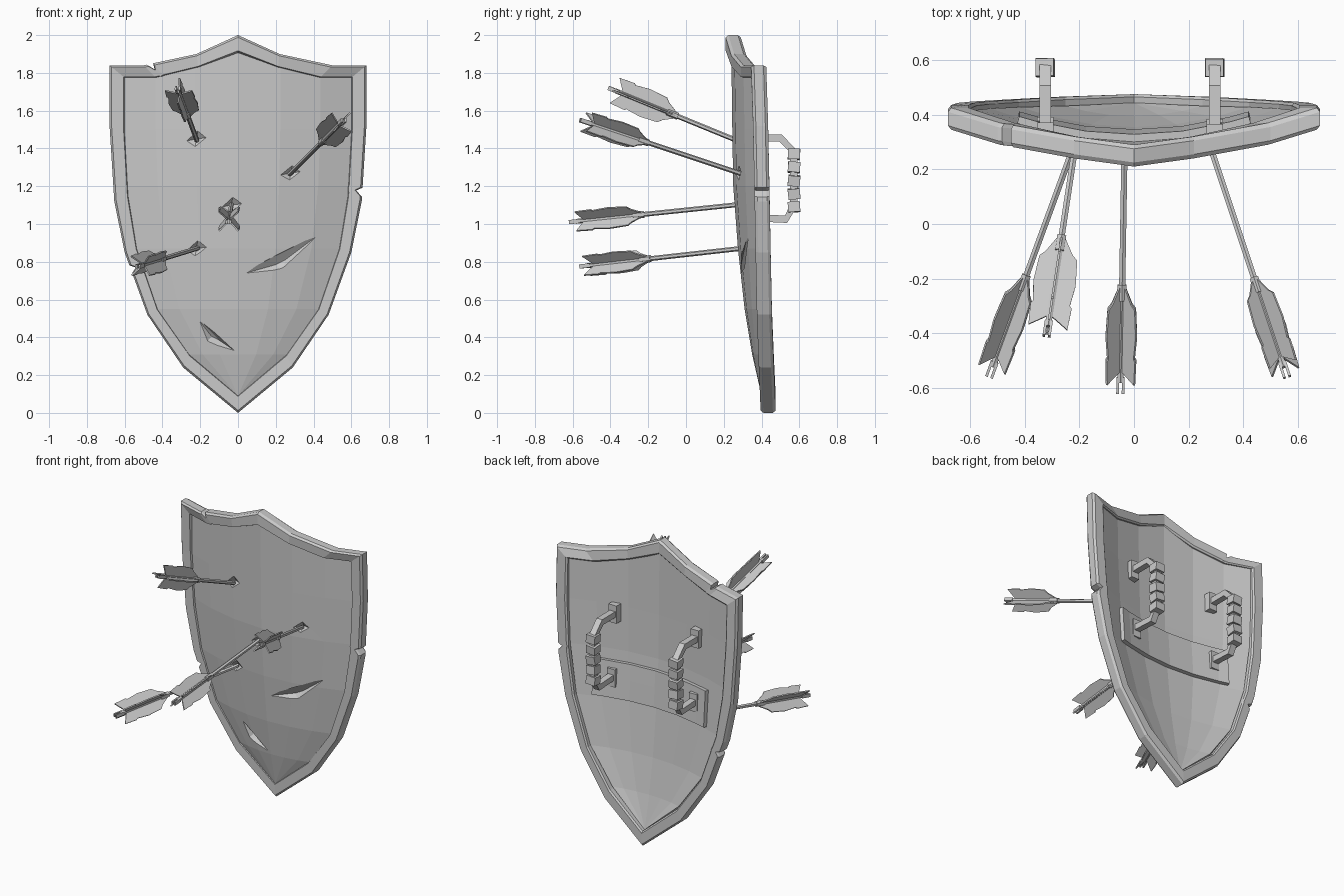
import bpy, bmesh, math, random
from mathutils import Vector, Matrix

random.seed(4)
if "Cube" in bpy.data.objects:
    bpy.data.objects.remove(bpy.data.objects["Cube"])

grey = bpy.data.materials.new("plain_grey")
grey.use_nodes = True
grey.diffuse_color = (0.6, 0.6, 0.6, 1)
for node in grey.node_tree.nodes:
    if node.type == 'BSDF_PRINCIPLED':
        node.inputs["Base Color"].default_value = (0.6, 0.6, 0.6, 1)


def finish(name, bm, recalc=True):
    if recalc:
        bmesh.ops.recalc_face_normals(bm, faces=bm.faces)
    mesh = bpy.data.meshes.new(name)
    bm.to_mesh(mesh)
    bm.free()
    mesh.materials.append(grey)
    ob = bpy.data.objects.new(name, mesh)
    bpy.context.scene.collection.objects.link(ob)
    return ob


def apply(ob, mod):
    bpy.context.view_layer.objects.active = ob
    bpy.ops.object.modifier_apply(modifier=mod.name)


def loft(bm, rings, closed):
    """Skin a list of closed point rings; cap the ends of an open loft."""
    vs = [[bm.verts.new(p) for p in ring] for ring in rings]
    n = len(vs[0])
    for i in range(len(vs) if closed else len(vs) - 1):
        a, b = vs[i], vs[(i + 1) % len(vs)]
        for j in range(n):
            k = (j + 1) % n
            bm.faces.new((a[j], a[k], b[k], b[j]))
    if not closed:
        bm.faces.new(vs[0])
        bm.faces.new(vs[-1])


def sheet(name, grid, thickness):
    """Solid sheet from rows of points, thickened towards the back."""
    bm = bmesh.new()
    vs = [[bm.verts.new(p) for p in row] for row in grid]
    for a, b in zip(vs, vs[1:]):
        for j in range(len(a) - 1):
            bm.faces.new((a[j], b[j], b[j + 1], a[j + 1]))
    bmesh.ops.remove_doubles(bm, verts=bm.verts, dist=0.0005)
    ob = finish(name, bm, False)
    mod = ob.modifiers.new("thick", 'SOLIDIFY')
    mod.thickness, mod.offset = thickness, -1
    apply(ob, mod)
    return ob


def box(bm, size, matrix):
    geo = bmesh.ops.create_cube(bm, size=1)
    bmesh.ops.transform(bm, verts=geo["verts"],
                        matrix=matrix @ Matrix.Diagonal((*size, 1)))


# Panel rows: height, half width, centre depth, edge depth
ROWS = [(1.78, .605, .24, .365), (1.5, .605, .245, .37), (1.2, .59, .25, .375),
        (.87, .54, .275, .38), (.55, .43, .31, .385), (.31, .26, .35, .39), (.09, 0, .4, .4)]
COLS = (-1, -.72, -.37, 0, .37, .72, 1)


def depth(x, z):
    """Depth of the panel front at a place on the shield."""
    for a, b in zip(ROWS, ROWS[1:]):
        if z >= b[0]:
            t = min(1, (a[0] - z) / (a[0] - b[0]))
            w, c, e = [a[i] + (b[i] - a[i]) * t for i in (1, 2, 3)]
            return c + (e - c) * min(1, (x / max(w, .01)) ** 2)
    return ROWS[-1][2]


# Curved panel with a peaked top
grid = []
for r, (z, w, c, e) in enumerate(ROWS):
    peak = .13 if r == 0 else 0
    grid.append([(u * w, c + (e - c) * u * u, z + peak * max(0, 1 - abs(u) / .72)) for u in COLS])
panel = sheet("shield_panel", grid, .045)

# Rim: outer x, z, front depth, inner x, z
HALF = [(0, 2, .21, 0, 1.905), (.22, 1.9, .24, .21, 1.825), (.5, 1.84, .29, .43, 1.77),
        (.68, 1.84, .345, .595, 1.77), (.68, 1.52, .355, .595, 1.5), (.655, 1.12, .363, .575, 1.15),
        (.6, .85, .368, .53, .87), (.48, .52, .375, .42, .55), (.29, .24, .385, .25, .31),
        (0, 0, .395, 0, .1)]


def notched(side, notches):
    """One side of the rim outline with nicks (segment, fraction) knocked in."""
    out = []
    for i, p in enumerate(HALF):
        out.append((side * p[0], p[1], p[2], side * p[3], p[4]))
        for seg, f in notches:
            if seg == i:
                q = HALF[i + 1]
                for df, bite in ((-.06, 0), (0, .4), (.06, 0)):
                    m = [a + (b - a) * (f + df) for a, b in zip(p, q)]
                    m[0] += (m[3] - m[0]) * bite
                    m[1] += (m[4] - m[1]) * bite
                    out.append((side * m[0], m[1], m[2], side * m[3], m[4]))
    return out


right_side = notched(-1, [(1, .88), (6, .27)])
left_side = notched(1, [(4, .88)])
outline = left_side + right_side[-2:0:-1]
SECTION = [(0, .015), (.13, 0), (.87, 0), (1, .035), (1, .07), (.88, .08), (.13, .08), (0, .065)]
bm = bmesh.new()
loft(bm, [[(ox + (ix - ox) * t, y + d, oz + (iz - oz) * t) for t, d in SECTION]
          for ox, oz, y, ix, iz in outline], True)
finish("shield_rim", bm)


# Slashes and arrow holes cut into the panel front
def gouge(points, tips):
    bm = bmesh.new()
    for pts, offset in ((points, -.012), (tips, .032)):
        for x, z in pts:
            bm.verts.new((x, depth(x, z) + offset, z))
    bmesh.ops.convex_hull(bm, input=bm.verts)
    cutter = finish("gouge_cutter", bm)
    cutter.hide_render = True
    mod = panel.modifiers.new("cut", 'BOOLEAN')
    mod.operation, mod.solver, mod.object = 'DIFFERENCE', 'EXACT', cutter
    apply(panel, mod)
    bpy.data.objects.remove(cutter)


gouge([(-.01, .725), (.21, .84), (.45, .96), (.24, .755)], [(.2, .785), (.25, .81)])
gouge([(-.23, .52), (-.12, .43), (.01, .31), (-.17, .37)], [(-.14, .405), (-.1, .385)])

# Arrows: entry point, tail point, roll of the feathers
ARROWS = [((-.22, .25, 1.45), (-.32, -.41, 1.72), 0), ((.28, .28, 1.27), (.56, -.56, 1.55), 45),
          ((-.035, .25, 1.1), (-.05, -.62, 1.01), 45), ((-.22, .285, .87), (-.53, -.56, .775), 45)]
VANE = [(.085, 0), (.035, .072), (.12, .076), (.13, .068), (.21, .078), (.31, .07), (.33, .05), (.4, .01), (.4, 0)]


def arrow(name, entry, tail, roll):
    entry, tail = Vector(entry), Vector(tail)
    length = (entry - tail).length
    bm = bmesh.new()

    def rod(radius, start, end):
        geo = bmesh.ops.create_cone(bm, cap_ends=True, segments=6, radius1=radius,
                                    radius2=radius, depth=end - start)
        bmesh.ops.translate(bm, verts=geo["verts"], vec=(0, 0, (start + end) / 2))

    rod(.013, .04, length + .02)
    rod(.019, .34, .4)
    # Forked nock
    for s in (-1, 1):
        box(bm, (.01, .022, .06), Matrix.Translation((s * .01, 0, .03)))
    # Four ragged feathers
    for k in range(4):
        turn = Matrix.Rotation(math.radians(roll + 90 * k), 3, 'Z')
        loft(bm, [[turn @ Vector((r, y, s)) for s, r in VANE] for y in (-.004, .004)], False)
    axis = (entry - tail).normalized()
    side = Vector((0, 0, 1)).cross(axis).normalized()
    frame = Matrix((side, axis.cross(side), axis)).transposed().to_4x4()
    bm.transform(Matrix.Translation(tail) @ frame)
    finish(name, bm)
    x, z = entry.x, entry.z
    gouge([(x - .075, z - .015), (x + .01, z + .06), (x + .075, z + .01), (x - .01, z - .055)], [(x, z)])


for i, spec in enumerate(ARROWS):
    arrow("arrow_%d" % (i + 1), *spec)

# Reinforcing plate across the back
xs = (-.43, -.36, -.18, 0, .18, .36, .43)
sheet("back_plate", [[(x, depth(x, z) + .035, z) for x in xs] for z in (1.13, 1.02, .89)], .038)

# Wrapped grips on the back
PATH = [(.34, 1.455), (.5, 1.455), (.57, 1.385), (.57, 1.1), (.53, 1.025), (.34, 1.035)]
for label, x in (("right", -.325), ("left", .295)):
    bm = bmesh.new()
    pts = [Vector(p) for p in PATH]
    rings = []
    for i, p in enumerate(pts):
        d = (pts[min(i + 1, len(pts) - 1)] - pts[max(i - 1, 0)]).normalized() * .02
        n = Vector((-d.y, d.x))
        rings.append([(x + a * .021, p.x + b * n.x, p.y + b * n.y)
                      for a, b in ((-1, -1), (1, -1), (1, 1), (-1, 1))])
    loft(bm, rings, False)
    finish(label + "_grip", bm)

    bm = bmesh.new()
    for z in (1.455, 1.03):
        box(bm, (.06, .06, .12), Matrix.Translation((x, depth(x, z) + .06, z)))
    finish(label + "_grip_mounts", bm)

    bm = bmesh.new()
    for i in range(5):
        tilt = Matrix.Rotation(random.uniform(-.15, .15), 4, 'X') @ \
            Matrix.Rotation(random.uniform(-.12, .12), 4, 'Y')
        box(bm, (.066, .064, .055), Matrix.Translation((x, .572, 1.37 - .07 * i)) @ tilt)
    finish(label + "_grip_wraps", bm)
